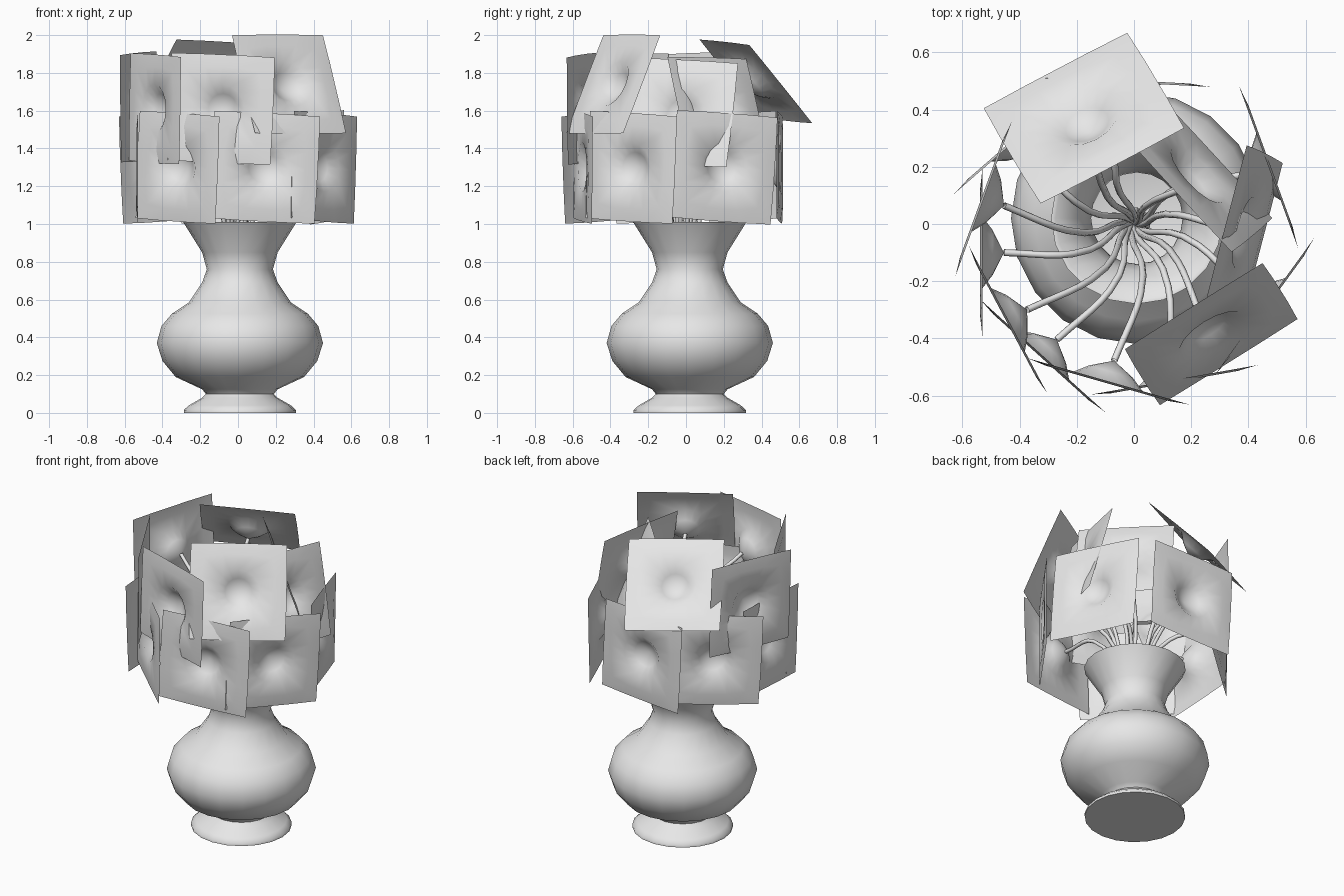
import bpy
import bmesh
from math import cos, sin, pi, radians
from mathutils import Vector, Matrix

cube = bpy.data.objects.get("Cube")
if cube:
    bpy.data.objects.remove(cube)

# Single pale plaster colour
plaster = bpy.data.materials.new("pale_plaster")
plaster.use_nodes = True
COLOUR = (0.8, 0.8, 0.8, 1)
plaster.diffuse_color = COLOUR
for node in plaster.node_tree.nodes:
    if node.type == 'BSDF_PRINCIPLED':
        node.inputs["Base Color"].default_value = COLOUR


def finish(bm, name, angle):
    mesh = bpy.data.meshes.new(name)
    bm.to_mesh(mesh)
    bm.free()
    mesh.materials.append(plaster)
    obj = bpy.data.objects.new(name, mesh)
    bpy.context.collection.objects.link(obj)
    bpy.ops.object.select_all(action='DESELECT')
    obj.select_set(True)
    bpy.context.view_layer.objects.active = obj
    bpy.ops.object.shade_smooth_by_angle(angle=radians(angle))


def skin_rings(bm, rings):
    """Join neighbouring rings of equal length with quads."""
    for low, high in zip(rings, rings[1:]):
        n = len(low)
        for i in range(n):
            j = (i + 1) % n
            bm.faces.new((low[i], low[j], high[j], high[i]))


# Vase: outer wall, rim, then inner wall down to the floor
VASE_X, VASE_Y, SIDES = 0.01, 0.02, 20
outer = [(0.297, 0), (0.297, 0.015), (0.27, 0.04), (0.2, 0.08), (0.18, 0.1),
         (0.2, 0.125), (0.34, 0.19), (0.41, 0.275), (0.44, 0.37), (0.415, 0.46),
         (0.36, 0.525), (0.27, 0.585), (0.2, 0.69), (0.175, 0.76), (0.2, 0.85),
         (0.3, 1.01)]
inner = [(0.285, 1.01), (0.185, 0.85), (0.16, 0.76), (0.185, 0.69), (0.25, 0.59),
         (0.41, 0.37), (0.3, 0.2), (0.17, 0.14)]
bm = bmesh.new()
rings = [[bm.verts.new((VASE_X + r * cos(2 * pi * i / SIDES),
                        VASE_Y + r * sin(2 * pi * i / SIDES), z))
          for i in range(SIDES)] for r, z in outer + inner]
skin_rings(bm, rings)
bm.faces.new(rings[0][::-1])
bm.faces.new(rings[-1])
finish(bm, "vase", 70)


# Flower heads: square cards, faintly cushioned, with a dimple at the stem
def flower(name, place, azimuth, tilt, roll):
    matrix = (Matrix.Translation(place)
              @ Matrix.Rotation(radians(azimuth), 4, 'Z')
              @ Matrix.Rotation(radians(-tilt), 4, 'Y')
              @ Matrix.Rotation(radians(roll), 4, 'X'))
    bm = bmesh.new()
    rings = []
    # size, depth and squareness of each ring
    for size, depth, power in ((0.287, 0, 60), (0.22, -0.008, 8),
                               (0.13, -0.004, 2), (0.08, 0.035, 2)):
        ring = []
        for i in range(16):
            c, s = cos(pi * i / 8), sin(pi * i / 8)
            k = size / (abs(c) ** power + abs(s) ** power) ** (1 / power)
            ring.append(bm.verts.new((-depth, c * k, s * k)))
        rings.append(ring)
    skin_rings(bm, rings)
    tip = bm.verts.new((-0.075, 0, 0))
    for i in range(16):
        bm.faces.new((rings[-1][i], rings[-1][(i + 1) % 16], tip))
    bm.transform(matrix)
    finish(bm, name, 60)
    return matrix @ Vector((-0.075, 0, 0))


def stem(name, end):
    curve = bpy.data.curves.new(name, 'CURVE')
    curve.dimensions = '3D'
    curve.bevel_depth = 0.012
    curve.bevel_resolution = 1
    curve.resolution_u = 5
    spline = curve.splines.new('BEZIER')
    bend = Vector((-end.y, end.x, 0)) * 0.12
    path = [Vector((end.x * -0.1, end.y * -0.1, 0.2)),
            Vector((end.x * 0.1, end.y * 0.1, 0.9)),
            Vector((end.x * 0.5, end.y * 0.5, end.z * 0.6 + 0.48)) + bend, end]
    spline.bezier_points.add(len(path) - 1)
    for point, co in zip(spline.bezier_points, path):
        point.co = co
        point.handle_left_type = point.handle_right_type = 'AUTO'
    curve.materials.append(plaster)
    bpy.context.collection.objects.link(bpy.data.objects.new(name, curve))


# Each head: x, y, z, facing direction, backward tilt, roll
lower = [(-0.32, -0.46, 1.3, 228, 0, -3), (0.14, -0.545, 1.3, -80, 0, -3),
         (0.455, -0.29, 1.3, -36, 0, -3), (0.47, 0.2, 1.3, 20, 0, -4),
         (-0.03, 0.495, 1.3, 87, 0, -3), (-0.405, 0.3, 1.3, 131, 0, -3),
         (-0.53, -0.1, 1.3, 180, 0, -3)]
upper = [(-0.09, -0.55, 1.61, -106, 0, -2.5), (-0.44, -0.335, 1.61, 208, 0, -2),
         (-0.525, 0.09, 1.62, 160, 0, -2), (0.22, 0.17, 1.61, 43, 19, -1),
         (0.385, -0.03, 1.59, -14, 14, -3), (0.27, -0.385, 1.74, -58, 24, 0),
         (-0.175, 0.37, 1.755, 115, 43, 4)]
for row, heads in (("lower", lower), ("upper", upper)):
    for number, (x, y, z, azimuth, tilt, roll) in enumerate(heads, 1):
        end = flower(f"{row}_flower_{number}", (x, y, z), azimuth, tilt, roll)
        stem(f"{row}_stem_{number}", end)
